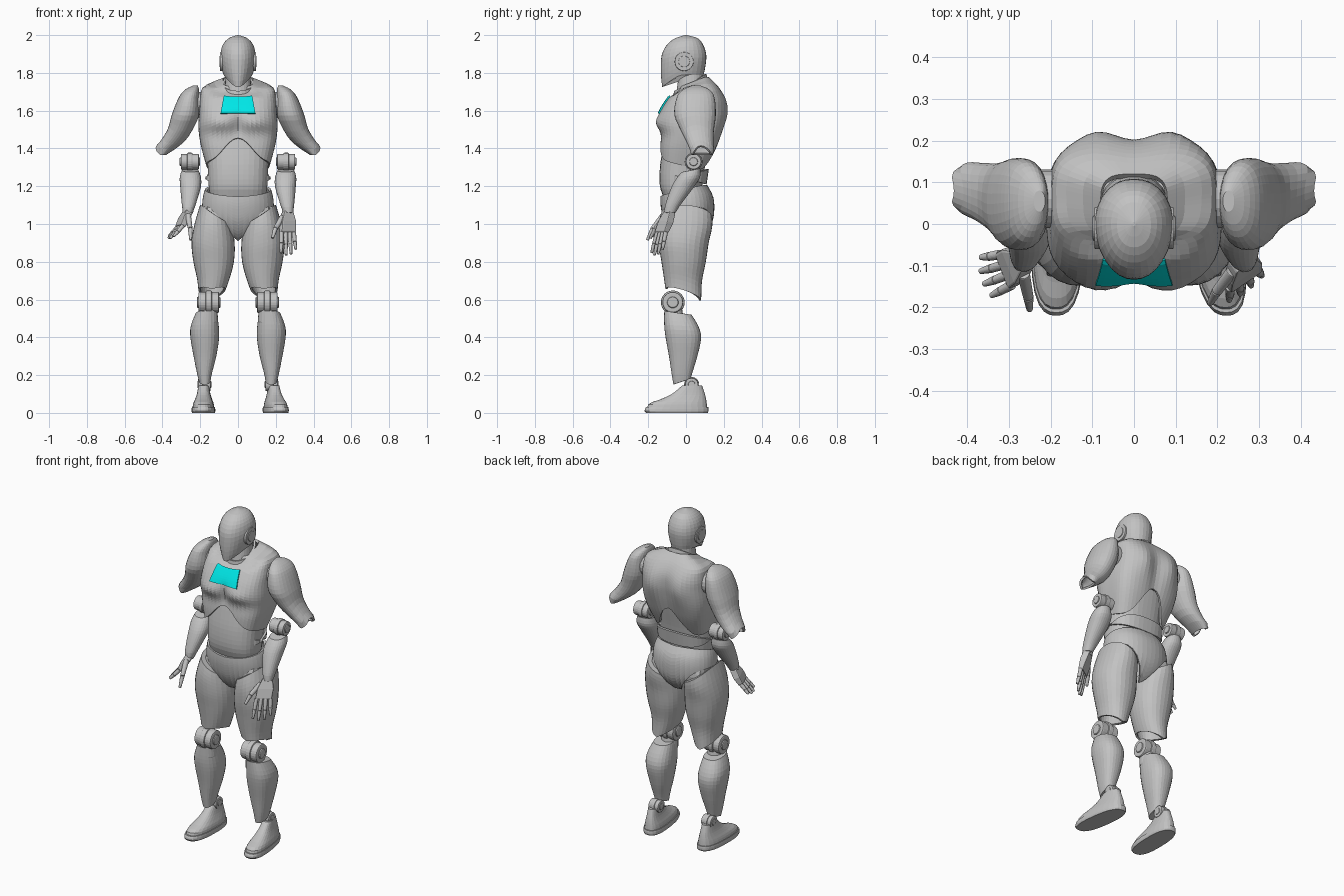
import bpy, bmesh
from math import sin, cos, pi, exp
from mathutils import Vector

cube = bpy.data.objects.get("Cube")
if cube:
    bpy.data.objects.remove(cube, do_unlink=True)


def material(name, colour):
    mat = bpy.data.materials.new(name)
    mat.use_nodes = True
    mat.diffuse_color = (*colour, 1)
    mat.node_tree.nodes["Principled BSDF"].inputs["Base Color"].default_value = (*colour, 1)
    return mat


grey = material("body grey", (.54, .54, .54))
cyan = material("chest cyan", (0, .9, .9))


def add(name, bm, mat=grey, thick=0, bevel=0):
    mesh = bpy.data.meshes.new(name)
    bm.to_mesh(mesh)
    bm.free()
    mesh.materials.append(mat)
    obj = bpy.data.objects.new(name, mesh)
    bpy.context.collection.objects.link(obj)
    if thick:
        solid = obj.modifiers.new("thickness", "SOLIDIFY")
        solid.thickness, solid.offset = thick, -1
    if bevel:
        soft = obj.modifiers.new("soft edges", "BEVEL")
        soft.width, soft.segments = bevel, 2
    return obj


def section(profile, z):
    """Smoothly interpolated x and y extents of a profile at height z."""
    last = len(profile) - 1
    z = min(max(z, profile[0][0]), profile[last][0])
    i = max(k for k in range(last) if profile[k][0] <= z)
    a, b = profile[i], profile[i + 1]

    def slope(k, j):
        lo, hi = profile[max(k - 1, 0)], profile[min(k + 1, last)]
        return (hi[j] - lo[j]) / (hi[0] - lo[0])

    h = b[0] - a[0]
    t = (z - a[0]) / h
    return [a[j] * (1 + 2 * t) * (1 - t) ** 2 + slope(i, j) * h * t * (1 - t) ** 2
            + b[j] * t * t * (3 - 2 * t) + slope(i + 1, j) * h * t * t * (t - 1)
            for j in range(1, 5)]


def shell(name, profile, low=None, high=None, side=1, n=28, rows=14, power=2.2,
          caps="", dome=False, thick=0, warp=None):
    """Loft of horizontal slices whose bottom and top hems may vary around it."""
    low = low or (lambda c, s: profile[0][0])
    high = high or (lambda c, s: profile[-1][0])
    bm = bmesh.new()
    grid = []
    for k in range(rows + 1):
        t = sin(pi / 2 * k / rows) if dome else k / rows
        ring = []
        for i in range(n):
            c, s = cos(2 * pi * i / n), sin(2 * pi * i / n)
            r = (abs(c) ** power + abs(s) ** power) ** (-1 / power)
            c, s = c * r, s * r
            z = low(c, s) * (1 - t) + high(c, s) * t
            x0, x1, y0, y1 = section(profile, z)
            p = Vector(((x0 + x1 + c * (x1 - x0)) / 2, (y0 + y1 + s * (y1 - y0)) / 2, z))
            p = warp(p) if warp else p
            p.x *= side
            ring.append(bm.verts.new(p))
        grid.append(ring)
    faces = [(a[i - 1], a[i], b[i], b[i - 1]) for a, b in zip(grid, grid[1:]) for i in range(n)]
    if "b" in caps:
        faces.append(grid[0][::-1])
    if "t" in caps:
        faces.append(grid[-1])
    for f in faces:
        bm.faces.new(f if side > 0 else f[::-1])
    return add(name, bm, thick=thick)


def rod(name, a, b, r0, r1=None, n=20, bevel=0):
    """Straight round bar from a to b."""
    a, b = Vector(a), Vector(b)
    bm = bmesh.new()
    bmesh.ops.create_cone(bm, cap_ends=True, segments=n, radius1=r0,
                          radius2=r0 if r1 is None else r1, depth=(b - a).length)
    turn = (b - a).to_track_quat("Z", "Y").to_matrix()
    for v in bm.verts:
        v.co = turn @ v.co + (a + b) / 2
    return add(name, bm, bevel=bevel)


def hinge(name, centre, radius, width):
    """Joint along x: broad core, raised middle disc and two small hubs."""
    c = Vector(centre)
    for part, r, w in (("core", .92, 1), ("disc", 1.05, .3), ("hub", .5, 1.14)):
        half = Vector((width * w / 2, 0, 0))
        rod(name + "_" + part, c - half, c + half, radius * r, n=24, bevel=radius * .12)


def symmetric(rows):
    return [(z, -w, w, y0, y1) for z, w, y0, y1 in rows]


def clamp(v):
    return min(max(v, 0), 1)


# Head, ears and neck
head = symmetric([(1.72, .045, -.125, .06), (1.78, .075, -.132, .09), (1.85, .093, -.133, .105),
                  (1.9, .094, -.127, .107), (1.95, .08, -.1, .09), (1.985, .047, -.055, .06),
                  (2, .004, -.005, .005)])
shell("head", head, low=lambda c, s: 1.725 + .065 * clamp((s + 1) / .9), caps="bt", dome=True,
      warp=lambda p: Vector((p.x * (1 + 1.2 * min(0, p.y)), p.y, p.z)))
for part, radius, reach in (("ear_disc", .05, .095), ("ear_hub", .03, .099)):
    rod(part, (-reach, -.01, 1.86), (reach, -.01, 1.86), radius, n=28, bevel=.003)
shell("neck", symmetric([(1.6, .085, -.06, .12), (1.7, .072, -.05, .1), (1.81, .062, -.035, .09)]),
      rows=6, caps="bt")
shell("neck_collar", symmetric([(1.66, .088, -.07, .12), (1.74, .082, -.058, .118),
                                (1.81, .074, -.05, .105)]),
      low=lambda c, s: 1.71 + .04 * s, high=lambda c, s: 1.75 + .045 * s, rows=4, thick=.012)

# Chest shell with an arched lower edge, pectorals, shoulder blades and a sloping neckline
chest = symmetric([(1.28, .16, -.135, .1), (1.4, .193, -.138, .16), (1.47, .206, -.132, .185),
                   (1.53, .21, -.142, .2), (1.6, .205, -.133, .208), (1.67, .2, -.09, .2),
                   (1.73, .18, -.045, .168), (1.778, .08, -.03, .12)])
CHEST_POWER = 3.4


def bump(x, z, cx, cz, wx, wz):
    return exp(-((x - cx) / wx) ** 2 - ((z - cz) / wz) ** 2)


def chest_form(p):
    x, y = abs(p.x), p.y
    if y < 0:
        y += .016 * bump(x, p.z, 0, 1.52, .025, .05) - .02 * bump(x, p.z, .09, 1.54, .07, .04)
    else:
        y += .016 * bump(x, p.z, .09, 1.6, .05, .09) - .012 * bump(x, p.z, 0, 1.5, .04, .15)
    drop = .05 * clamp((p.z - 1.67) / .1) * clamp((.1 - p.y) / .13) * clamp((.2 - x) / .08)
    return Vector((p.x, y, p.z - drop))


shell("chest", chest, low=lambda c, s: 1.305 - .03 * s + (.15 + .03 * s) * exp(-(c / .5) ** 2),
      n=60, rows=26, power=CHEST_POWER, thick=.016, warp=chest_form)

# Coloured chest panel, laid on the chest surface
bm = bmesh.new()
grid = []
for k in range(9):
    t = k / 8
    line = []
    for i in range(13):
        u = i / 6 - 1
        x, z = u * (.092 - .018 * t), 1.583 + t * (.087 + .012 * u * u)
        x0, x1, y0, y1 = section(chest, z)
        depth = (1 - abs(x / x1) ** CHEST_POWER) ** (1 / CHEST_POWER)
        p = chest_form(Vector((x, (y0 + y1) / 2 - depth * (y1 - y0) / 2, z)))
        line.append(bm.verts.new(p + Vector((0, -.007, .004))))
    grid.append(line)
for a, b in zip(grid, grid[1:]):
    for i in range(12):
        bm.faces.new((a[i], a[i + 1], b[i + 1], b[i]))
add("chest_panel", bm, cyan, thick=.008)

# Abdomen, waist and pelvis
shell("abdomen", symmetric([(1.13, .145, -.115, .07), (1.2, .155, -.138, .085),
                            (1.3, .16, -.138, .1), (1.4, .165, -.122, .12), (1.5, .15, -.1, .14)]),
      n=36, power=2.5, caps="bt")
shell("waist_band", symmetric([(1.18, .161, -.1, .105), (1.3, .167, -.1, .122)]),
      low=lambda c, s: 1.24 - .03 * s, high=lambda c, s: 1.25 + .04 * s, rows=5, n=36, power=2.5,
      thick=.012)
shell("pelvis", symmetric([(.9, .12, 0, .02), (.93, .14, -.06, .08), (1.0, .18, -.11, .135),
                           (1.08, .19, -.132, .15), (1.15, .184, -.135, .142),
                           (1.21, .166, -.125, .11)]),
      low=lambda c, s: 1.095 - .185 * exp(-(c / .5) ** 2),
      high=lambda c, s: 1.175 + .03 * s + .01 * abs(c), n=40, thick=.014)

thigh = [(.59, .09, .205, -.1, .08), (.7, .048, .215, -.115, .085), (.8, .022, .236, -.13, .105),
         (.9, .018, .246, -.145, .12), (1.0, .035, .23, -.145, .14), (1.12, .07, .195, -.115, .13)]
shin = [(.14, .15, .2, -.065, .015), (.2, .14, .215, -.075, .03), (.3, .115, .235, -.09, .06),
        (.4, .1, .252, -.108, .08), (.46, .102, .25, -.115, .065), (.55, .115, .215, -.115, .01)]
foot = [(.02, .122, .239, -.205, .113), (.05, .126, .234, -.195, .11), (.07, .134, .226, -.14, .107),
        (.1, .144, .216, -.075, .1), (.145, .152, .208, -.02, .085)]
sole = [(0, .12, .24, -.212, .115), (.012, .117, .243, -.22, .12), (.03, .119, .241, -.212, .118)]
upper_arm = [(1.36, .39, .425, .03, .14), (1.395, .335, .443, .02, .148),
             (1.44, .28, .41, 0, .145), (1.5, .24, .373, -.03, .148),
             (1.58, .205, .35, -.062, .158), (1.68, .205, .308, -.045, .148),
             (1.715, .207, .275, -.01, .12), (1.732, .213, .24, .03, .08)]
forearm = [(1.06, .24, .292, -.115, -.055), (1.1, .225, .297, -.11, -.03),
           (1.2, .196, .306, -.075, .045), (1.25, .197, .308, -.045, .075),
           (1.3, .215, .292, 0, .075)]

# Limbs on both sides
for side, label, splay in ((1, "left_", .13), (-1, "right_", .02)):
    shell(label + "thigh", thigh, low=lambda c, s: .625 + .025 * abs(c) - .03 * s,
          high=lambda c, s: 1.045 + .055 * c - .01 * s, side=side, rows=18, caps="t", thick=.012)
    rod(label + "hip_joint", (side * .04, .005, 1.04), (side * .17, .005, 1.04), .105, n=28, bevel=.03)
    hinge(label + "knee", (side * .155, -.07, .585), .06, .11)
    rod(label + "knee_mount", (side * .155, -.06, .48), (side * .155, -.068, .56), .05, .045, bevel=.006)
    shell(label + "shin", shin, low=lambda c, s: .165 + .015 * s, high=lambda c, s: .53 - .01 * s,
          side=side, rows=16, power=2.4, caps="bt")
    hinge(label + "ankle", (side * .178, .03, .15), .038, .065)

    def turn_out(p):
        return Vector((p.x - splay * (p.y - .1), p.y, p.z))

    shell(label + "foot", foot, side=side, rows=10, power=2.6, caps="bt", warp=turn_out)
    shell(label + "sole", sole, side=side, rows=3, power=2.6, caps="bt", warp=turn_out)
    shell(label + "upper_arm", upper_arm, side=side, rows=18, caps="t", dome=True, thick=.012,
          low=lambda c, s: 1.365 + .05 * max(c, 0) * (1 - s * s))
    rod(label + "shoulder_joint", (side * .15, .06, 1.63), (side * .24, .06, 1.63), .07, bevel=.01)
    hinge(label + "elbow", (side * .255, .04, 1.33), .045, .096)
    shell(label + "forearm", forearm, high=lambda c, s: 1.285 + .01 * s, side=side, caps="bt")


def hand(label, wrist, palm, across, reach, thumb_tip):
    """Palm block, four two-part fingers and a thumb; across runs from thumb to little finger."""
    wrist, palm, across, reach = (Vector(v) for v in (wrist, palm, across, reach))
    across.normalize()
    normal = palm.cross(across).normalized()
    bm = bmesh.new()
    for base, width, depth in ((wrist, .028, .02), (wrist + palm * .5, .045, .02),
                               (wrist + palm, .046, .014)):
        for i in (-1, 1):
            for j in (-1, 1):
                bm.verts.new(base + across * width * i + normal * depth * j)
    bmesh.ops.convex_hull(bm, input=bm.verts)
    add(label + "palm", bm, bevel=.006)
    rod(label + "wrist", wrist - palm * .2, wrist + palm * .1, .026, bevel=.004)
    for i, length in enumerate((.9, 1, .95, .75)):
        root = wrist + palm * .97 + across * (i - 1.5) * .026
        step = reach * length + across * (i - 1.5) * .006
        knuckle = root + step * .5 + palm * .04
        rod(f"{label}finger_{i + 1}_base", root, knuckle, .0125, .011, n=10, bevel=.003)
        rod(f"{label}finger_{i + 1}_tip", knuckle, root + step, .0115, .007, n=10, bevel=.003)
    root, tip = wrist + palm * .25 - across * .03, Vector(thumb_tip)
    bend = root.lerp(tip, .55) - across * .01
    rod(label + "thumb_base", root, bend, .016, .013, n=10, bevel=.003)
    rod(label + "thumb_tip", bend, tip, .013, .008, n=10, bevel=.003)


# Hands, posed differently
hand("left_", (.26, -.085, 1.065), (.003, -.045, -.11), (.8, .55, 0), (.005, -.03, -.125),
     (.182, -.19, .925))
hand("right_", (-.265, -.085, 1.065), (-.042, -.025, -.08), (-.35, .9, -.1), (-.06, -.02, -.065),
     (-.25, -.205, .915))
